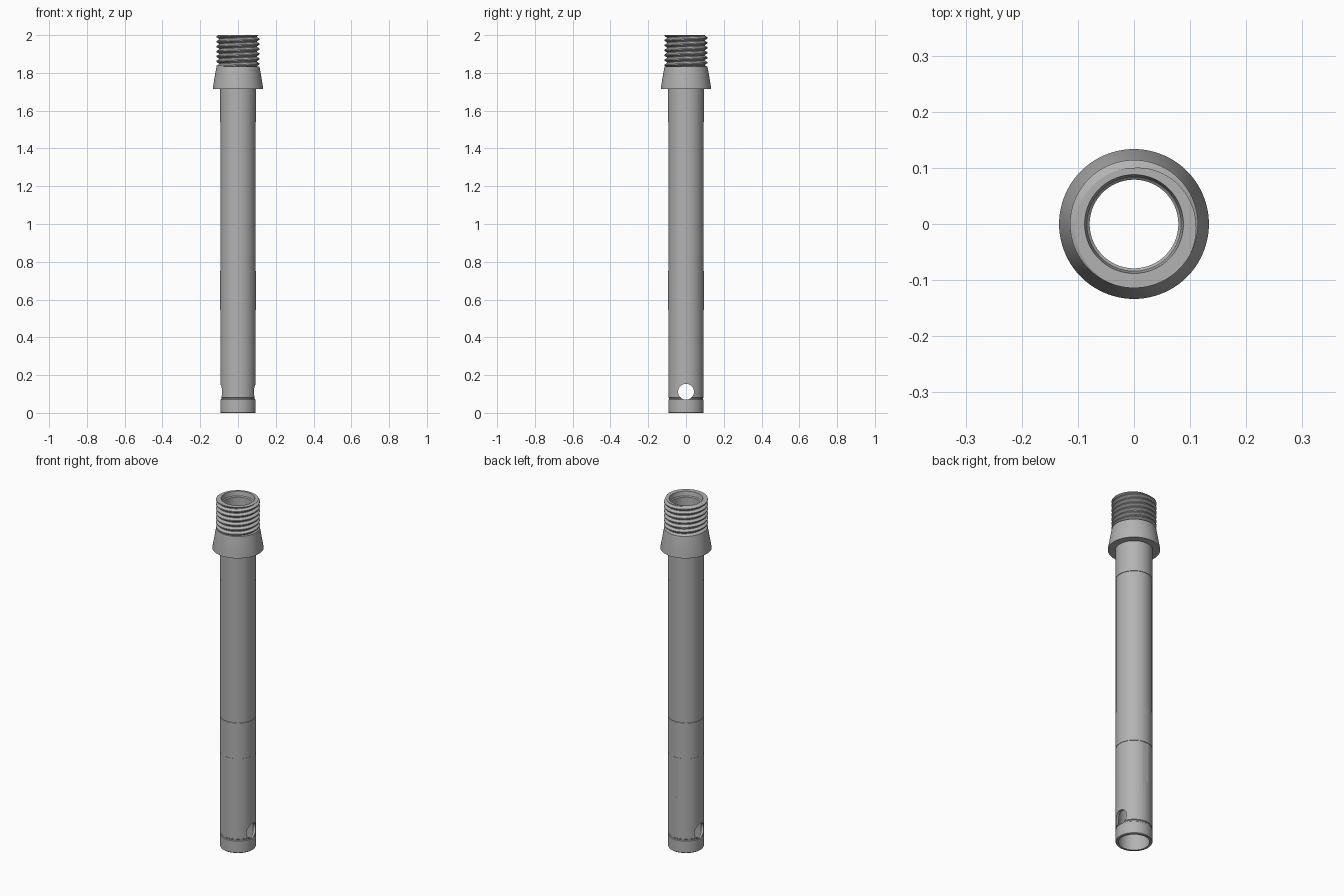
import bpy, bmesh, math
from mathutils import Matrix

cube = bpy.data.objects.get("Cube")
if cube:
    bpy.data.objects.remove(cube, do_unlink=True)

SEGS = 96
steel = bpy.data.materials.new("grey steel")
steel.use_nodes = True
steel.diffuse_color = (0.45, 0.45, 0.45, 1)
steel.node_tree.nodes["Principled BSDF"].inputs["Base Color"].default_value = steel.diffuse_color


def finish(bm, name, smooth=True):
    bmesh.ops.remove_doubles(bm, verts=bm.verts, dist=1e-5)
    bmesh.ops.recalc_face_normals(bm, faces=bm.faces)
    mesh = bpy.data.meshes.new(name)
    bm.to_mesh(mesh)
    bm.free()
    obj = bpy.data.objects.new(name, mesh)
    bpy.context.collection.objects.link(obj)
    mesh.materials.append(steel)
    if smooth:
        shade(obj)
    return obj


def shade(obj):
    bpy.ops.object.select_all(action="DESELECT")
    obj.select_set(True)
    bpy.context.view_layer.objects.active = obj
    bpy.ops.object.shade_smooth_by_angle(angle=math.radians(30))


def revolve(name, profile_at):
    """Sweep a closed (radius, z) profile, which may change with the turn, about z."""
    bm = bmesh.new()
    rings = []
    for i in range(SEGS + 1):
        a = math.tau * (i % SEGS) / SEGS
        rings.append([bm.verts.new((r * math.cos(a), r * math.sin(a), z))
                      for r, z in profile_at(i / SEGS)])
    for p, q in zip(rings, rings[1:]):
        for k in range(len(p)):
            n = (k + 1) % len(p)
            bm.faces.new((p[k], q[k], q[n], p[n]))
    return finish(bm, name)


BORE = 0.079
COLLAR_TOP, TOP = 1.833, 2.0

# Hollow tube with raised bands and a groove near the foot
tube_profile = [
    (BORE, 0), (0.091, 0), (0.0935, 0.003), (0.0935, 0.07), (0.09, 0.073),
    (0.09, 0.079), (0.0935, 0.082), (0.0935, 0.545), (0.095, 0.546),
    (0.095, 0.75), (0.093, 0.751), (0.093, 1.54), (0.095, 1.541),
    (0.095, 1.76), (BORE, 1.76)]
tube = revolve("tube", lambda t: tube_profile)

# Tapered collar
collar_profile = [(BORE, 1.716), (0.1335, 1.716), (0.1335, 1.72),
                  (0.114, COLLAR_TOP), (BORE, COLLAR_TOP)]
collar_profile[0] = (0.09, 1.716)
collar_profile.insert(0, (BORE, 1.75))
collar = revolve("collar", lambda t: collar_profile)

# Helical thread with a chamfered mouth
PITCH, CREST, ROOT = 0.0262, 0.114, 0.1
wave = [(0, ROOT), (0.12, ROOT), (0.45, CREST), (0.67, CREST), (1, ROOT)]


def thread_radius(u):
    u %= 1
    for (u0, r0), (u1, r1) in zip(wave, wave[1:]):
        if u <= u1:
            return r0 + (r1 - r0) * (u - u0) / (u1 - u0)


def thread_profile(t):
    points = [(BORE, COLLAR_TOP)]
    for turn in range(-1, 8):
        for u, _ in wave[:-1]:
            z = COLLAR_TOP + PITCH * (turn + u + t)
            z = min(max(z, COLLAR_TOP), TOP)
            points.append((thread_radius((z - COLLAR_TOP) / PITCH - t), z))
    return points + [(0.088, TOP), (0.084, 1.975), (BORE, 1.97)]


thread = revolve("thread", thread_profile)

# Cross hole and shallow back flat, cut from the tube
bm = bmesh.new()
bmesh.ops.create_cone(bm, cap_ends=True, segments=48, radius1=0.042, radius2=0.042,
                      depth=0.4, matrix=Matrix.Translation((0, 0, 0.112))
                      @ Matrix.Rotation(math.pi / 2, 4, "Y"))
hole_cutter = finish(bm, "cross_hole_cutter", False)
bm = bmesh.new()
bmesh.ops.create_cube(bm, size=1, matrix=Matrix.Translation((0, 0.142, 0.43))
                      @ Matrix.Diagonal((0.1, 0.1, 0.23, 1)))
flat_cutter = finish(bm, "back_flat_cutter", False)
for cutter in (hole_cutter, flat_cutter):
    cut = tube.modifiers.new(cutter.name, "BOOLEAN")
    cut.operation = "DIFFERENCE"
    cut.solver = "EXACT"
    cut.object = cutter
    bpy.context.view_layer.objects.active = tube
    bpy.ops.object.modifier_apply(modifier=cut.name)
    bpy.data.objects.remove(cutter, do_unlink=True)
shade(tube)
